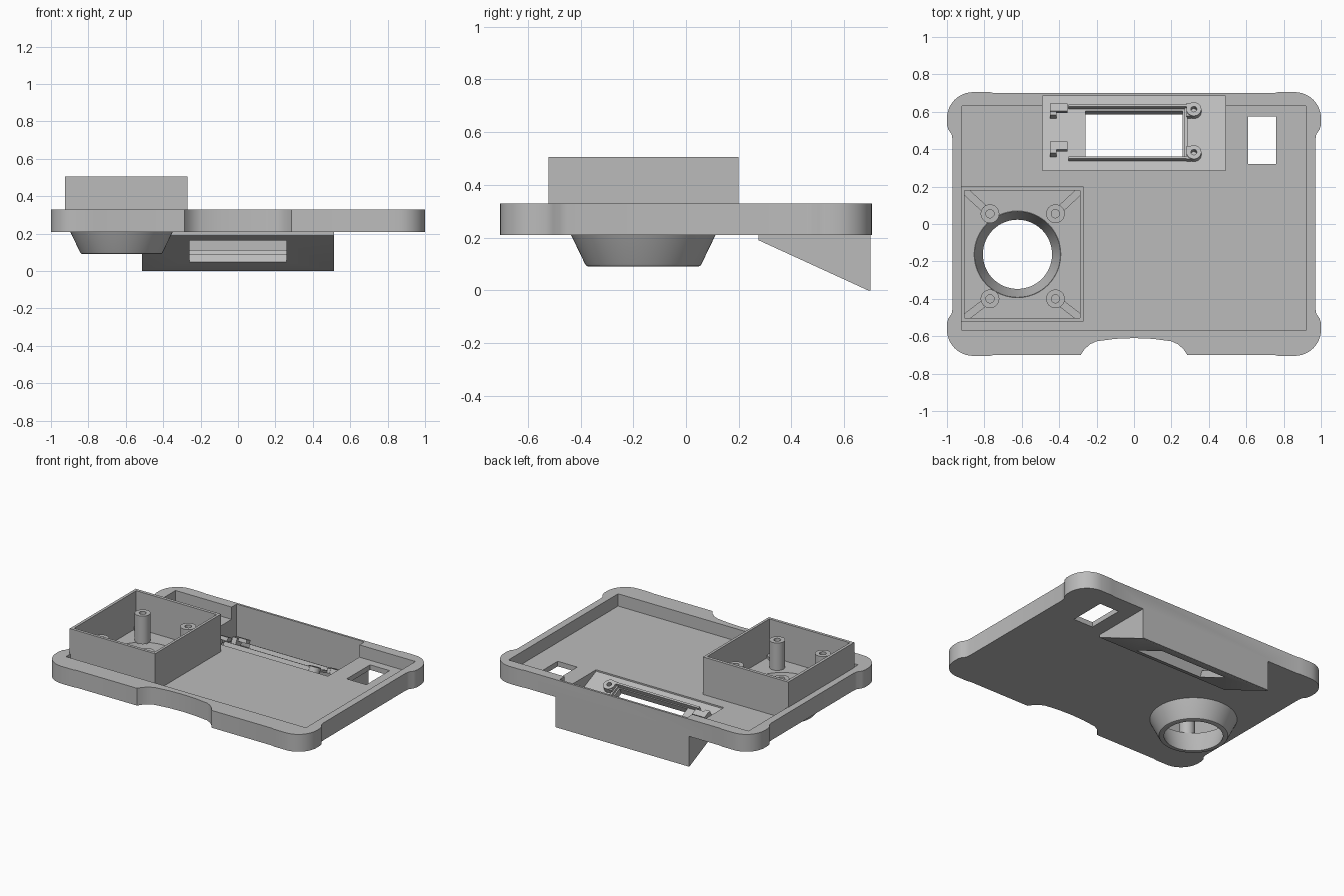
import bpy, bmesh, math
from mathutils import Matrix, Vector

if "Cube" in bpy.data.objects:
    bpy.data.objects.remove(bpy.data.objects["Cube"], do_unlink=True)

grey = bpy.data.materials.new("matte_grey")
grey.use_nodes = True
grey.diffuse_color = (0.5, 0.5, 0.5, 1)
grey.node_tree.nodes["Principled BSDF"].inputs["Base Color"].default_value = (0.5, 0.5, 0.5, 1)


def finish(bm, name, matrix=Matrix()):
    bmesh.ops.remove_doubles(bm, verts=bm.verts, dist=1e-5)
    bmesh.ops.recalc_face_normals(bm, faces=bm.faces)
    bm.transform(matrix)
    mesh = bpy.data.meshes.new(name)
    bm.to_mesh(mesh)
    bm.free()
    mesh.materials.append(grey)
    ob = bpy.data.objects.new(name, mesh)
    bpy.context.collection.objects.link(ob)
    return ob


def prism(name, points, direction):
    bm = bmesh.new()
    face = bm.faces.new([bm.verts.new(p) for p in points])
    new = bmesh.ops.extrude_face_region(bm, geom=[face])["geom"]
    bmesh.ops.translate(bm, verts=[g for g in new if isinstance(g, bmesh.types.BMVert)], vec=direction)
    return finish(bm, name)


def block(name, x, y, z, matrix=Matrix()):
    bm = bmesh.new()
    bmesh.ops.create_cube(bm, size=1)
    for v in bm.verts:
        v.co = [lo + (c + 0.5) * (hi - lo) for c, (lo, hi) in zip(v.co, (x, y, z))]
    return finish(bm, name, matrix)


def lathe(name, profile, matrix, closed=False, steps=48):
    bm = bmesh.new()
    vs = [bm.verts.new((r, 0, z)) for r, z in profile]
    pairs = list(zip(vs, vs[1:])) + ([(vs[-1], vs[0])] if closed else [])
    edges = [bm.edges.new(p) for p in pairs]
    bmesh.ops.spin(bm, geom=vs + edges, cent=(0, 0, 0), axis=(0, 0, 1), angle=math.tau, steps=steps)
    return finish(bm, name, matrix)


def combine(ob, other, operation="DIFFERENCE"):
    mod = ob.modifiers.new("cut", "BOOLEAN")
    mod.operation, mod.object, mod.solver = operation, other, "EXACT"
    graph = bpy.context.evaluated_depsgraph_get()
    mesh = bpy.data.meshes.new_from_object(ob.evaluated_get(graph))
    ob.modifiers.clear()
    ob.data = mesh
    bpy.data.objects.remove(other, do_unlink=True)


def profile_x(name, yz, half):
    return prism(name, [(-half, y, z) for y, z in yz], (2 * half, 0, 0))


# Plate outline: bulging round corners and a thumb notch at the front
corner = [(0.75, 0.70), (0.77, 0.705)]
for i in range(13):
    a = math.radians(90 - i * 7.5)
    corner.append((0.86 + 0.14 * math.cos(a), 0.565 + 0.14 * math.sin(a)))
corner += [(1.0, 0.53), (0.993, 0.505), (0.975, 0.48), (0.97, 0.45)]
notch = [(0.285, -0.70), (0.265, -0.67), (0.235, -0.643), (0.20, -0.627), (0.1, -0.614)]
right = corner + [(x, -y) for x, y in reversed(corner)] + notch
outline = right + [(0, -0.61)] + [(-x, y) for x, y in reversed(right)]
body = prism("cover_plate", [(x, y, 0.21) for x, y in outline], (0, 0, 0.12))

# Display wedge under the rear edge
combine(body, profile_x("wedge", [(0.275, 0.23), (0.275, 0.19), (0.69, 0), (0.70, 0), (0.70, 0.23)], 0.512), "UNION")

# Tilted frame lying on the wedge's inner slope
tilt = math.atan(0.457)
slope = Matrix.Translation((0, 0.285, 0.235)) @ Matrix.Rotation(-tilt, 4, "X")


def along(y):
    return (y - 0.285) / math.cos(tilt)


# Hollows and openings
combine(body, block("recess", (-0.92, 0.92), (-0.57, 0.63), (0.245, 0.5)))
combine(body, profile_x("pocket", [(0.285, 0.4), (0.285, 0.235), (0.685, 0.052), (0.685, 0.4)], 0.49))
combine(body, block("display_window", (-0.26, 0.26), (along(0.355), along(0.605)), (-0.1, 0.03), slope))
combine(body, block("port", (0.61, 0.76), (0.32, 0.575), (0.1, 0.4)))
lens_at = Matrix.Translation((-0.623, -0.162, 0))
combine(body, lathe("lens_hole", [(0, 0.15), (0.232, 0.15), (0.232, 0.4), (0, 0.4)], lens_at))
parts = [body]

# Conical lens hood
parts.append(lathe("lens_hood", [
    (0.23, 0.244), (0.19, 0.105), (0.185, 0.09), (0.208, 0.09), (0.216, 0.093),
    (0.222, 0.102), (0.275, 0.212), (0.25, 0.23)], lens_at, closed=True, steps=64))

# Camera housing walls
housing = block("camera_housing", (-0.925, -0.27), (-0.522, 0.20), (0.235, 0.505))
combine(housing, block("housing_hollow", (-0.905, -0.288), (-0.502, 0.178), (0.1, 0.6)))
parts.append(housing)

# Screw bosses with low ribs reaching into the housing corners
for x, cx in ((-0.77, -0.905), (-0.42, -0.288)):
    for y, cy in ((0.055, 0.178), (-0.40, -0.502)):
        parts.append(lathe("camera_boss", [(0.05, 0.24), (0.05, 0.435), (0.022, 0.435), (0.022, 0.36), (0, 0.36)],
                           Matrix.Translation((x, y, 0)), steps=32))
        reach = Vector((cx - x, cy - y))
        turn = Matrix.Translation((x, y, 0)) @ Matrix.Rotation(math.atan2(reach.y, reach.x), 4, "Z")
        parts.append(block("boss_rib", (0.04, reach.length), (-0.02, 0.02), (0.235, 0.265), turn))

# Display rails, end stop, screw posts and clips on the slope
for y in (0.337, 0.615):
    parts.append(block("display_rail", (-0.35, 0.285), (along(y), along(y) + 0.014), (-0.005, 0.03), slope))
parts.append(block("display_stop", (0.27, 0.285), (along(0.345), along(0.62)), (-0.005, 0.015), slope))
for y in (0.37, 0.6):
    post = slope @ Matrix.Translation((0.32, along(y), 0))
    parts.append(lathe("display_post", [(0.04, -0.005), (0.04, 0.035), (0.016, 0.035), (0.016, 0.005), (0, 0.005)],
                       post, steps=32))
    parts.append(block("post_web", (-0.04, -0.015), (-0.038, 0.038), (-0.005, 0.03), post))
for y in (0.39, 0.595):
    clip = slope @ Matrix.Translation((-0.4, along(y), 0))
    parts.append(block("clip_stem", (-0.05, -0.015), (-0.035, 0.03), (-0.005, 0.05), clip))
    parts.append(block("clip_hook", (-0.05, 0.045), (-0.015, 0.03), (0.03, 0.055), clip))

# Smooth the round walls, keep the edges crisp
bpy.ops.object.select_all(action="DESELECT")
for ob in parts:
    ob.select_set(True)
bpy.context.view_layer.objects.active = body
bpy.ops.object.shade_smooth_by_angle(angle=math.radians(30))
